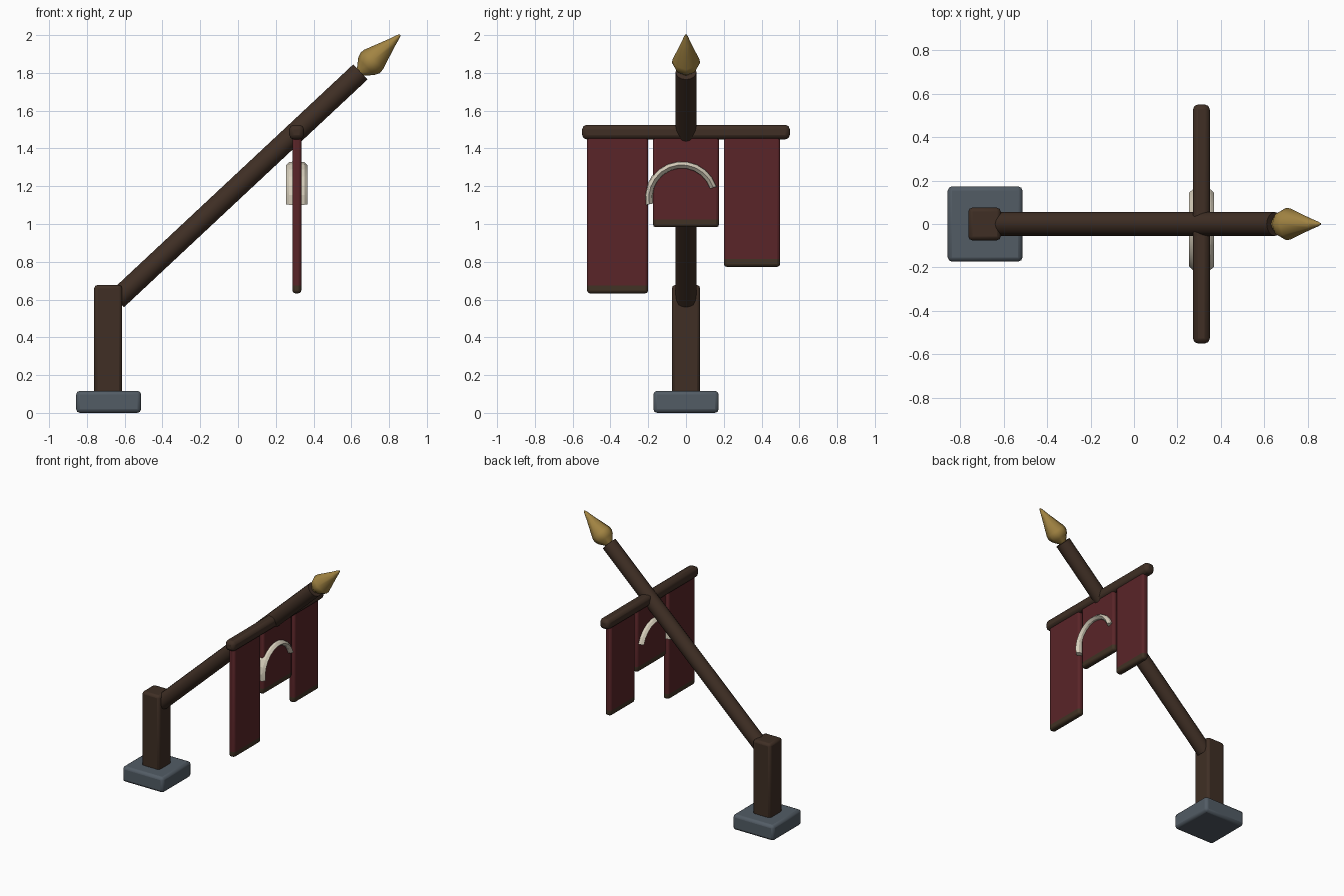
import bpy, bmesh, math
from mathutils import Vector, Matrix

if "Cube" in bpy.data.objects:
    bpy.data.objects.remove(bpy.data.objects["Cube"])


def material(name, r, g, b):
    m = bpy.data.materials.new(name)
    m.diffuse_color = (r, g, b, 1)
    m.use_nodes = True
    m.node_tree.nodes["Principled BSDF"].inputs["Base Color"].default_value = m.diffuse_color
    return m


WOOD = material("dark wood", 0.050, 0.028, 0.018)
STONE = material("slate stone", 0.085, 0.107, 0.130)
RED = material("deep red cloth", 0.100, 0.018, 0.021)
HEM = material("brown hem", 0.052, 0.032, 0.018)
GOLD = material("brass", 0.36, 0.23, 0.055)
BONE = material("bone", 0.68, 0.62, 0.50)


def finish(name, bm, mats, bevel=0.0, angle=35):
    bmesh.ops.recalc_face_normals(bm, faces=bm.faces[:])
    me = bpy.data.meshes.new(name)
    bm.to_mesh(me)
    bm.free()
    ob = bpy.data.objects.new(name, me)
    bpy.context.collection.objects.link(ob)
    for m in mats:
        me.materials.append(m)
    if bevel:
        mod = ob.modifiers.new("bevel", 'BEVEL')
        mod.width, mod.segments = bevel, 2
        mod.limit_method, mod.angle_limit = 'ANGLE', math.radians(40)
    bpy.ops.object.select_all(action='DESELECT')
    ob.select_set(True)
    bpy.context.view_layer.objects.active = ob
    bpy.ops.object.shade_smooth_by_angle(angle=math.radians(angle))
    return ob


def box_mesh(lo, hi):
    lo, hi = Vector(lo), Vector(hi)
    bm = bmesh.new()
    bmesh.ops.create_cube(bm, size=1)
    bmesh.ops.scale(bm, vec=hi - lo, verts=bm.verts)
    bmesh.ops.translate(bm, vec=(lo + hi) / 2, verts=bm.verts)
    return bm


def bridge(bm, rings):
    """Skin a list of equal vertex rings and cap both ends."""
    n = len(rings[0])
    for a, b in zip(rings, rings[1:]):
        for i in range(n):
            j = (i + 1) % n
            bm.faces.new((a[i], a[j], b[j], b[i]))
    bm.faces.new(rings[0])
    bm.faces.new(rings[-1])


def lathe(name, start, direction, profile, sides, mat, angle):
    """Round part along an axis; profile is (distance, radius)."""
    d = Vector(direction).normalized()
    side = Vector((0, 1, 0))
    up = d.cross(side)
    bm = bmesh.new()
    rings = []
    for s, r in profile:
        rings.append([bm.verts.new(Vector(start) + d * s
                      + (side * math.cos(t) + up * math.sin(t)) * r)
                      for t in (2 * math.pi * i / sides for i in range(sides))])
    bridge(bm, rings)
    return finish(name, bm, [mat], 0, angle)


# Stone foot and upright post
finish("stone_base", box_mesh((-0.857, -0.173, 0), (-0.513, 0.173, 0.117)), [STONE], 0.02)
finish("post", box_mesh((-0.762, -0.075, 0.10), (-0.613, 0.075, 0.677)), [WOOD], 0.018)

# Slanted pole and its spear tip
foot, top = Vector((-0.641, 0, 0.60)), Vector((0.648, 0, 1.805))
axis = top - foot
lathe("slanted_pole", foot, axis, [(0, 0.055), (axis.length, 0.055)], 16, WOOD, 35)
lathe("spear_tip", top, axis,
      [(-0.01, 0.022), (0.0, 0.026), (0.042, 0.062), (0.07, 0.074), (0.095, 0.072),
       (0.225, 0.026), (0.27, 0.012), (0.288, 0.004)], 8, GOLD, 50)

# Crossbar
finish("crossbar", box_mesh((0.271, -0.55, 1.448), (0.349, 0.55, 1.525)), [WOOD], 0.024)

# Three hanging cloths, each with a hem coloured by height
for label, y0, y1, z0 in (("long", -0.524, -0.20, 0.633),
                          ("middle", -0.175, 0.175, 0.983),
                          ("short", 0.20, 0.498, 0.773)):
    bm = box_mesh((0.288, y0, z0), (0.335, y1, 1.47))
    cut = z0 + 0.042
    bmesh.ops.bisect_plane(bm, geom=bm.verts[:] + bm.edges[:] + bm.faces[:],
                           plane_co=(0, 0, cut), plane_no=(0, 0, 1))
    for f in bm.faces:
        f.material_index = 1 if f.calc_center_median().z < cut else 0
    finish(label + "_cloth", bm, [RED, HEM], 0.015)

# Bone arch passing through the middle cloth
bm = bmesh.new()
rings = []
STEPS = 11
for k in range(STEPS + 1):
    a = math.radians(191 + (18 - 191) * k / STEPS)
    out = Vector((0, math.cos(a), math.sin(a)))
    ring = []
    for i in range(8):
        t = 2 * math.pi * i / 8
        ring.append(bm.verts.new(Vector((0.311, -0.022, 1.138))
                    + out * (0.175 + 0.022 * math.sin(t))
                    + Vector((0.057 * math.cos(t), 0, 0))))
    rings.append(ring)
bridge(bm, rings)
finish("bone_arch", bm, [BONE], 0, 15)
